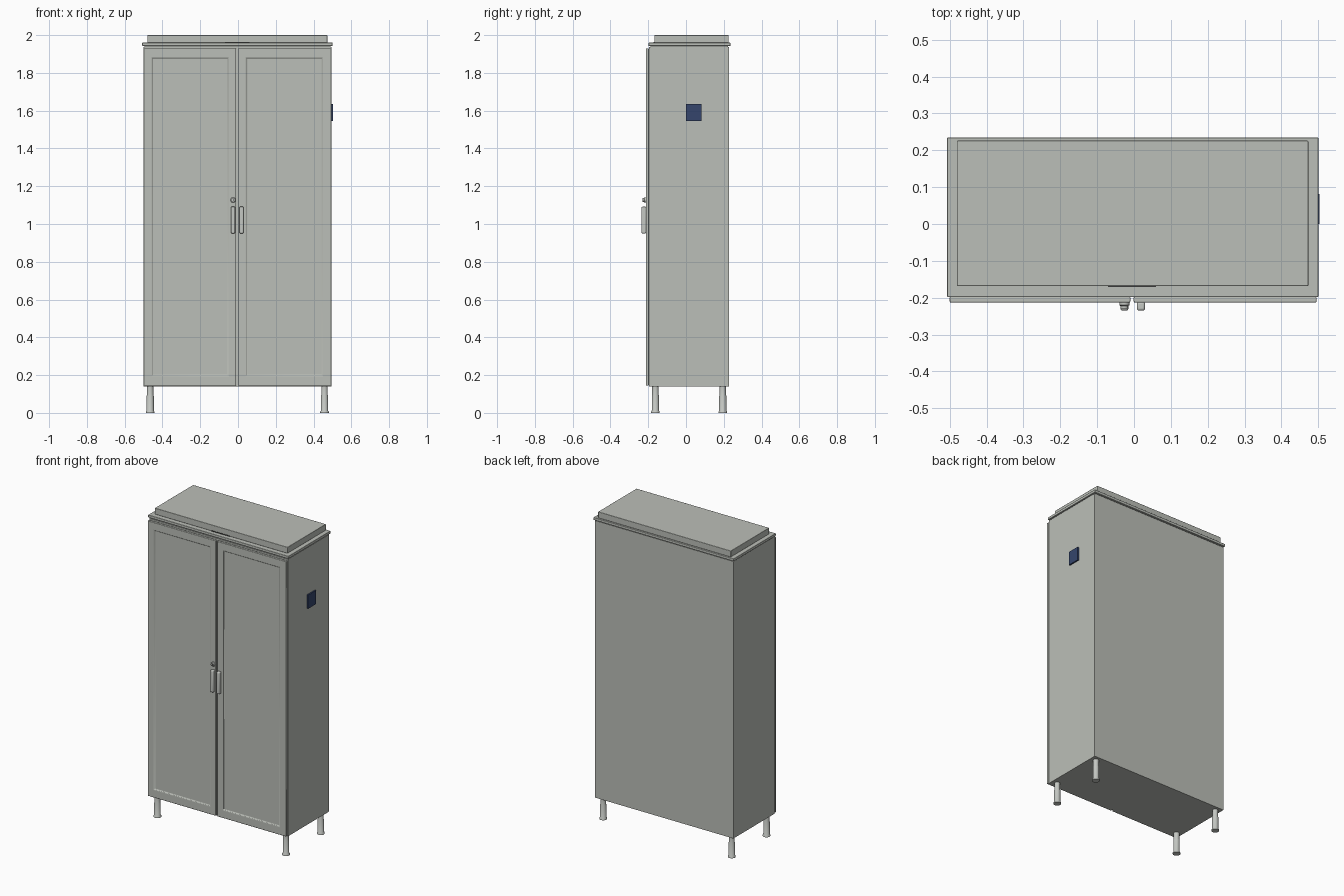
import bpy, bmesh, math
from mathutils import Matrix

if "Cube" in bpy.data.objects:
    bpy.data.objects.remove(bpy.data.objects["Cube"])


def material(name, rgb):
    m = bpy.data.materials.new(name)
    m.diffuse_color = (*rgb, 1)
    m.use_nodes = True
    m.node_tree.nodes["Principled BSDF"].inputs["Base Color"].default_value = m.diffuse_color
    return m


GREY = material("cabinet grey", (0.50, 0.52, 0.48))
METAL = material("light metal", (0.56, 0.58, 0.55))
BLUE = material("label blue", (0.035, 0.06, 0.15))
DARK = material("dark rubber", (0.04, 0.04, 0.04))


def finish(name, bm, mat, bevel=0, segments=2):
    bmesh.ops.recalc_face_normals(bm, faces=bm.faces)
    me = bpy.data.meshes.new(name)
    bm.to_mesh(me)
    bm.free()
    ob = bpy.data.objects.new(name, me)
    bpy.context.collection.objects.link(ob)
    me.materials.append(mat)
    if bevel:
        b = ob.modifiers.new("soft edges", 'BEVEL')
        b.width, b.segments, b.limit_method = bevel, segments, 'ANGLE'
    bpy.ops.object.select_all(action='DESELECT')
    ob.select_set(True)
    bpy.context.view_layer.objects.active = ob
    bpy.ops.object.shade_smooth_by_angle(angle=math.radians(35))
    return ob


def box_mesh(x0, x1, y0, y1, z0, z1):
    bm = bmesh.new()
    bmesh.ops.create_cube(bm, size=1)
    for v in bm.verts:
        v.co.x = x1 if v.co.x > 0 else x0
        v.co.y = y1 if v.co.y > 0 else y0
        v.co.z = z1 if v.co.z > 0 else z0
    return bm


def box(name, dims, mat, bevel=0, segments=2):
    return finish(name, box_mesh(*dims), mat, bevel, segments)


def lathe(name, profile, loc, mat, axis='Z', sides=24):
    """Spin (radius, height) points around an upright or front-facing axis."""
    bm = bmesh.new()
    vs = [bm.verts.new((r, 0, h)) for r, h in profile]
    for a, b in zip(vs, vs[1:]):
        bm.edges.new((a, b))
    bmesh.ops.spin(bm, geom=bm.verts[:] + bm.edges[:], angle=math.tau,
                   steps=sides, axis=(0, 0, 1), cent=(0, 0, 0))
    bmesh.ops.remove_doubles(bm, verts=bm.verts, dist=1e-5)
    if axis == 'Y':
        bm.transform(Matrix.Rotation(math.pi / 2, 4, 'X'))
    bm.transform(Matrix.Translation(loc))
    return finish(name, bm, mat)


# Carcass, with a stepped lid
box("cabinet_body", (-0.50, 0.495, -0.195, 0.228, 0.14, 1.938), GREY)
box("lid_neck", (-0.494, 0.489, -0.189, 0.222, 1.938, 1.945), GREY)
box("lid_flange", (-0.507, 0.50, -0.198, 0.235, 1.943, 1.96), GREY, 0.002)
box("lid_slab", (-0.48, 0.473, -0.168, 0.226, 1.96, 2.0), GREY, 0.002)
box("lid_catch", (-0.07, 0.06, -0.171, -0.167, 1.96, 1.964), DARK)


# Doors with a recessed centre panel
def door(name, x0, x1, px0, px1):
    bm = box_mesh(x0, x1, -0.213, -0.197, 0.144, 1.93)
    front = min(bm.faces, key=lambda f: f.calc_center_median().y)
    panel = (px0, px1, 0.197, 1.88)

    def set_loop(inset, y):
        bmesh.ops.inset_region(bm, faces=[front], thickness=0.02)
        cx = (px0 + px1) / 2
        for v in front.verts:
            v.co.x = panel[0] + inset if v.co.x < cx else panel[1] - inset
            v.co.z = panel[2] + inset if v.co.z < 1 else panel[3] - inset
            v.co.y = y

    set_loop(0, -0.213)
    set_loop(0.003, -0.207)
    return finish(name, bm, GREY, 0.003)


door("left_door", -0.50, -0.010, -0.455, -0.051)
door("right_door", -0.001, 0.495, 0.043, 0.447)

# Pull handles and key lock
for side, x in (("left", -0.026), ("right", 0.019)):
    box(side + "_handle", (x - 0.011, x + 0.011, -0.235, -0.211, 0.95, 1.092),
        METAL, 0.006, 3)
lathe("key_lock", [(0, 0), (0.014, 0), (0.014, 0.009), (0.010, 0.012),
                   (0.010, 0.018), (0, 0.018)],
      (-0.026, -0.211, 1.127), METAL, 'Y')
box("key_slot", (-0.0275, -0.0245, -0.2295, -0.2285, 1.121, 1.133), DARK)

# Label plate on the right side
box("side_label", (0.494, 0.504, 0.0, 0.081, 1.545, 1.634), BLUE)

# Legs with slightly flared feet
LEG = [(0, 0), (0.023, 0), (0.023, 0.006), (0.019, 0.012), (0.019, 0.09),
       (0.017, 0.096), (0.017, 0.141), (0, 0.141)]
for sx, x in (("left", -0.465), ("right", 0.458)):
    for sy, y in (("front", -0.162), ("back", 0.195)):
        lathe(f"{sy}_{sx}_leg", LEG, (x, y, 0), METAL)
